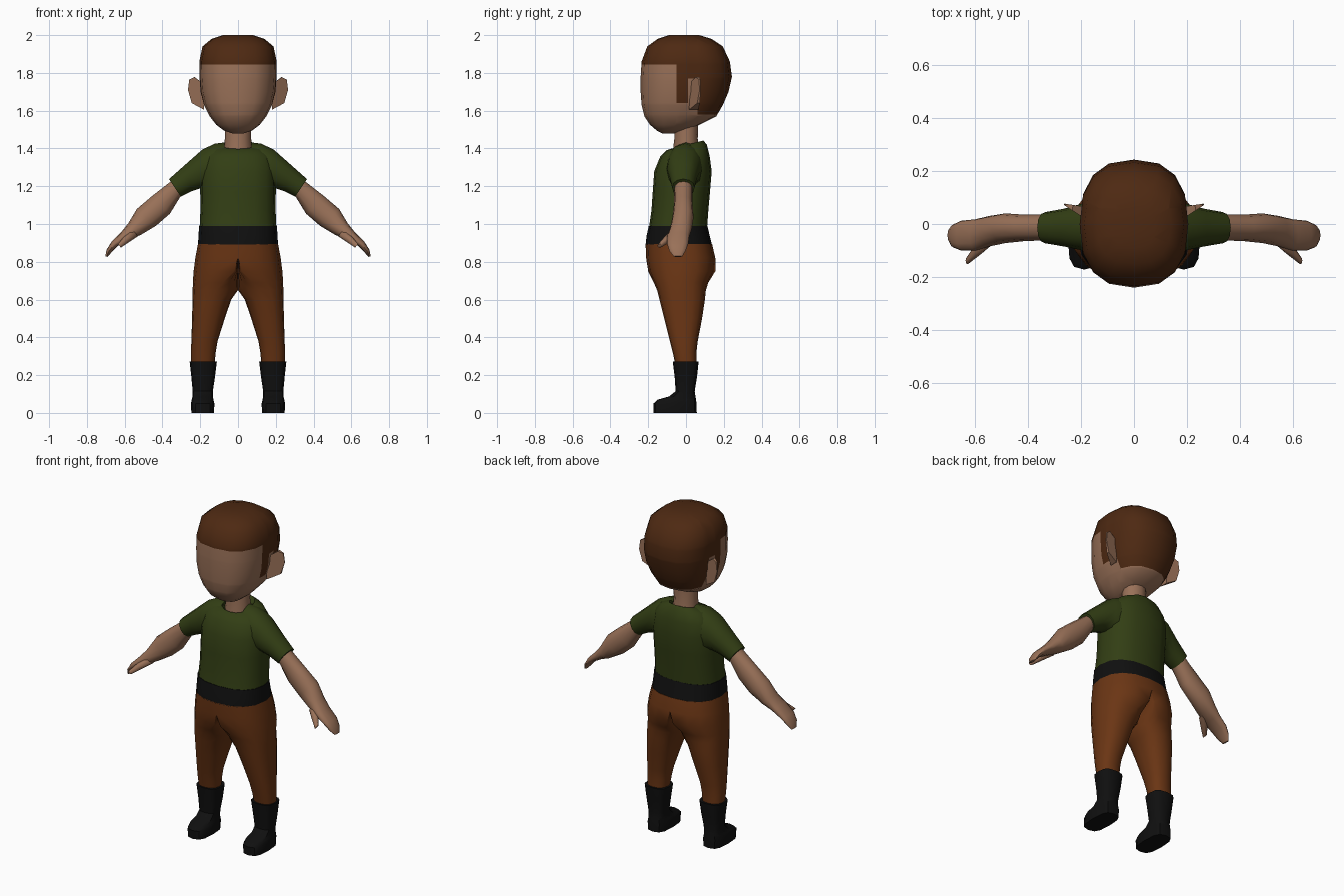
import bpy, bmesh, math
from mathutils import Vector


def material(name, rgb):
    m = bpy.data.materials.new(name)
    m.diffuse_color = (*rgb, 1)
    return m


SKIN = material("skin", (0.32, 0.165, 0.098))
HAIR = material("hair_brown", (0.075, 0.022, 0.006))
GREEN = material("shirt_green", (0.032, 0.048, 0.007))
RUST = material("trouser_rust", (0.145, 0.036, 0.007))
BLACK = material("leather_black", (0.005, 0.005, 0.005))


def power(v, e):
    return math.copysign(abs(v) ** (2 / e), v)


def flat_ring(z, x0, xm, x1, y0, y1, e=2.4, n=16, tilt=0):
    """Level cross-section; xm is where the section is deepest."""
    pts = []
    for i in range(n):
        a = 2 * math.pi * i / n - math.pi / 2
        c, s = power(math.cos(a), e), power(math.sin(a), e)
        if abs(c) < 1e-3:
            c = 0
        x = xm + c * ((x1 - xm) if c > 0 else (xm - x0))
        y = (y0 + y1) / 2 + s * (y1 - y0) / 2
        pts.append(Vector((x, y, z + tilt * s)))
    return pts


def limb_ring(top, bot, y0, y1, e=2.2, n=12):
    """Cross-section standing across a limb, from its upper to its lower edge."""
    t, b = Vector((top[0], 0, top[1])), Vector((bot[0], 0, bot[1]))
    pts = []
    for i in range(n):
        a = 2 * math.pi * i / n
        p = (t + b) / 2 + (t - b) / 2 * power(math.cos(a), e)
        p.y = (y0 + y1) / 2 + (y1 - y0) / 2 * power(math.sin(a), e)
        pts.append(p)
    return pts


def finish(name, bm, mats, mirror=False, angle=45):
    bmesh.ops.recalc_face_normals(bm, faces=bm.faces)
    me = bpy.data.meshes.new(name)
    bm.to_mesh(me)
    bm.free()
    for m in mats:
        me.materials.append(m)
    ob = bpy.data.objects.new(name, me)
    bpy.context.collection.objects.link(ob)
    bpy.ops.object.select_all(action='DESELECT')
    ob.select_set(True)
    bpy.context.view_layer.objects.active = ob
    bpy.ops.object.shade_smooth_by_angle(angle=math.radians(angle))
    if mirror:
        ob.modifiers.new("mirror", 'MIRROR').merge_threshold = 0.0005
    return ob


def loft(rings, cap_start=True, cap_end=True):
    bm = bmesh.new()
    vs = [[bm.verts.new(p) for p in r] for r in rings]
    n = len(vs[0])
    for a, b in zip(vs, vs[1:]):
        for i in range(n):
            bm.faces.new((a[i], a[(i + 1) % n], b[(i + 1) % n], b[i]))
    if cap_start:
        bm.faces.new(vs[0])
    if cap_end:
        bm.faces.new(vs[-1])
    return bm


def body(rows, **kw):
    """Centred sections: z, half width, front y, back y."""
    return [flat_ring(z, -w, 0, w, y0, y1, **kw) for z, w, y0, y1 in rows]


# Head, with the hairline cut into its faces
head = loft(body([
    (1.48, 0.03, -0.125, -0.06), (1.495, 0.075, -0.155, 0.0), (1.525, 0.115, -0.19, 0.07),
    (1.57, 0.15, -0.22, 0.16), (1.63, 0.18, -0.235, 0.195), (1.70, 0.198, -0.24, 0.225),
    (1.78, 0.204, -0.24, 0.243), (1.86, 0.205, -0.235, 0.232), (1.94, 0.188, -0.205, 0.195),
    (1.98, 0.14, -0.15, 0.135), (2.0, 0.08, -0.09, 0.07)], e=2.5))
for co, no in [((0, 0, 1.845), (0, 0, 1)), ((0, 0, 1.77), (0, 0, 1)), ((0, 0, 1.64), (0, 0, 1)),
               ((0, 0, 1.58), (0, 0, 1)), ((0, -0.05, 0), (0, 1, 0)),
               ((0, 0.01, 0), (0, 1, 0)), ((0, 0.06, 0), (0, 1, 0))]:
    bmesh.ops.bisect_plane(head, geom=head.verts[:] + head.edges[:] + head.faces[:],
                           plane_co=co, plane_no=no, dist=1e-5)
for f in head.faces:
    c = f.calc_center_median()
    crown = c.z > 1.845
    temple = c.y > -0.05 and c.z > 1.77
    sideburn = -0.05 < c.y < 0.01 and c.z > 1.64
    nape = c.y > 0.06 and c.z > 1.58
    f.material_index = int(crown or temple or sideburn or nape)
finish("head", head, [SKIN, HAIR], angle=50)

# Ears: thin plates swept backwards
bm = bmesh.new()
outline = [(0.185, 1.745), (0.232, 1.778), (0.258, 1.765), (0.265, 1.71), (0.245, 1.64), (0.18, 1.605)]
front = [bm.verts.new((x, 0.02 + (x - 0.185) * 0.65, z)) for x, z in outline]
back = [bm.verts.new((0.18 + (x - 0.18) * 0.97, 0.065 + (x - 0.185) * 0.15, z)) for x, z in outline]
bm.faces.new(front)
bm.faces.new(back)
for i in range(6):
    j = (i + 1) % 6
    bm.faces.new((front[i], front[j], back[j], back[i]))
finish("ear", bm, [SKIN], mirror=True, angle=35)

# Neck
finish("neck", loft(body([(1.38, 0.075, -0.07, 0.075), (1.45, 0.07, -0.062, 0.062),
                          (1.56, 0.07, -0.062, 0.065)], n=12, e=2)), [SKIN])

# Shirt body, its collar dipping at the front
shirt = body([(0.985, 0.203, -0.195, 0.112), (1.07, 0.199, -0.183, 0.118),
              (1.17, 0.2, -0.176, 0.127), (1.28, 0.2, -0.168, 0.136), (1.36, 0.185, -0.135, 0.125)])
shirt += [flat_ring(1.405, -0.14, 0, 0.14, -0.105, 0.11, tilt=0.015),
          flat_ring(1.42, -0.085, 0, 0.085, -0.08, 0.092, tilt=0.022),
          flat_ring(1.395, -0.07, 0, 0.07, -0.06, 0.07, tilt=0.02)]
finish("shirt_body", loft(shirt), [GREEN], angle=60)

# Sleeves
finish("sleeve", loft([
    limb_ring((0.07, 1.432), (0.09, 1.16), -0.09, 0.09),
    limb_ring((0.125, 1.425), (0.14, 1.16), -0.105, 0.09),
    limb_ring((0.19, 1.393), (0.195, 1.19), -0.1, 0.078),
    limb_ring((0.275, 1.318), (0.25, 1.172), -0.085, 0.058),
    limb_ring((0.365, 1.238), (0.303, 1.145), -0.073, 0.045)]), [GREEN], mirror=True, angle=60)

# Arms with flat mitten hands
finish("arm", loft([
    limb_ring((0.33, 1.25), (0.28, 1.17), -0.06, 0.03),
    limb_ring((0.36, 1.222), (0.305, 1.145), -0.062, 0.035),
    limb_ring((0.455, 1.148), (0.36, 1.055), -0.064, 0.035),
    limb_ring((0.535, 1.08), (0.435, 0.99), -0.072, 0.04),
    limb_ring((0.58, 1.005), (0.515, 0.942), -0.085, 0.03),
    limb_ring((0.62, 0.955), (0.575, 0.918), -0.1, 0.018),
    limb_ring((0.67, 0.905), (0.635, 0.885), -0.1, 0.012),
    limb_ring((0.695, 0.865), (0.67, 0.85), -0.088, -0.002),
    limb_ring((0.703, 0.83), (0.69, 0.826), -0.065, -0.02)]), [SKIN], mirror=True, angle=60)
finish("thumb", loft([
    limb_ring((0.56, 0.975), (0.53, 0.935), -0.085, -0.03, n=8),
    limb_ring((0.602, 0.935), (0.575, 0.905), -0.122, -0.07, n=8),
    limb_ring((0.635, 0.895), (0.62, 0.875), -0.152, -0.125, n=8)]), [SKIN], mirror=True, angle=60)

# Belt
finish("belt", loft(body([(0.89, 0.212, -0.214, 0.137), (0.94, 0.209, -0.208, 0.125),
                          (0.99, 0.206, -0.197, 0.113)])), [BLACK])

# Trousers: half section down to the crotch, then a full round leg; mirrored
legs = loft([flat_ring(*r) for r in [
    (0.895, 0, 0, 0.212, -0.214, 0.138), (0.82, 0, 0, 0.226, -0.211, 0.155),
    (0.75, 0, 0.02, 0.235, -0.2, 0.155), (0.69, 0, 0.08, 0.239, -0.17, 0.118),
    (0.65, 0, 0.115, 0.24, -0.153, 0.105), (0.60, 0.036, 0.135, 0.241, -0.14, 0.1),
    (0.50, 0.07, 0.158, 0.243, -0.115, 0.085), (0.38, 0.108, 0.178, 0.247, -0.085, 0.062),
    (0.32, 0.118, 0.184, 0.249, -0.07, 0.055), (0.25, 0.125, 0.187, 0.247, -0.055, 0.055)]])
inner = [f for f in legs.faces if all(abs(v.co.x) < 1e-4 for v in f.verts)]
bmesh.ops.delete(legs, geom=inner, context='FACES')
finish("trousers", legs, [RUST], mirror=True, angle=60)

# Boots
finish("boot", loft([flat_ring(*r, e=3, n=12) for r in [
    (0.0, 0.127, 0.187, 0.247, -0.172, 0.057), (0.05, 0.125, 0.187, 0.249, -0.172, 0.056),
    (0.07, 0.13, 0.187, 0.245, -0.15, 0.053), (0.087, 0.133, 0.187, 0.241, -0.09, 0.05),
    (0.115, 0.133, 0.187, 0.24, -0.055, 0.046), (0.19, 0.122, 0.185, 0.247, -0.06, 0.058),
    (0.272, 0.112, 0.184, 0.256, -0.07, 0.067)]]), [BLACK], mirror=True, angle=40)
